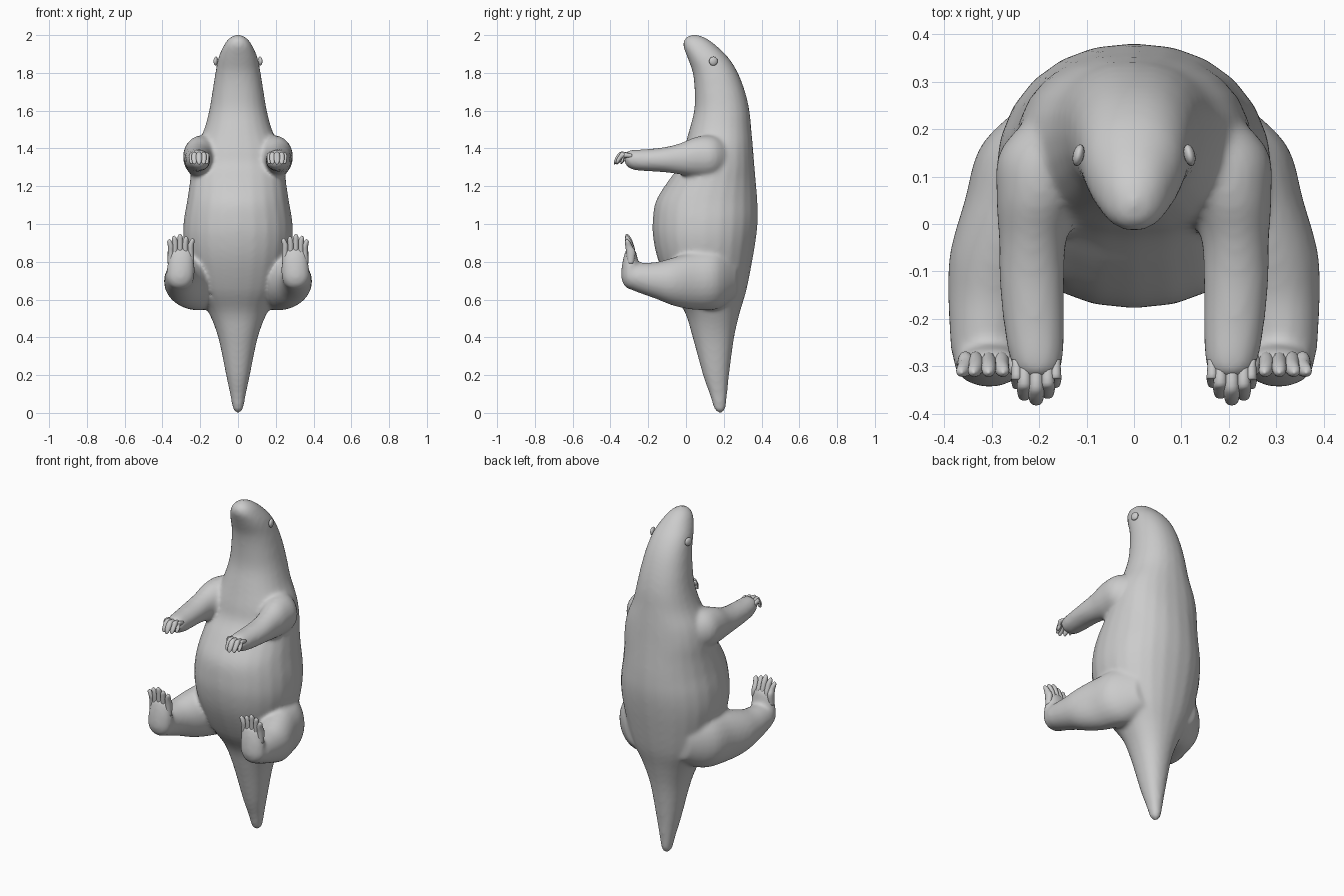
import bpy, bmesh
from math import cos, sin, tau
from mathutils import Vector

X, Y, Z = Vector((1, 0, 0)), Vector((0, 1, 0)), Vector((0, 0, 1))


def catmull(p0, p1, p2, p3, t):
    return [0.5 * (2*b + (c - a)*t + (2*a - 5*b + 4*c - d)*t*t + (3*b - a - 3*c + d)*t**3)
            for a, b, c, d in zip(p0, p1, p2, p3)]


def loft(bm, rings, v_axis, power=2.0, sides=24, steps=4):
    """Skin smooth rings (x, y, z, half-width along x, half-width along v_axis)."""
    pts = [rings[0]] + rings + [rings[-1]]
    path = [catmull(*pts[i:i + 4], k / steps) for i in range(len(rings) - 1) for k in range(steps)]
    path.append(rings[-1])
    loops = []
    for x, y, z, a, b in path:
        loop = []
        for k in range(sides):
            c, s = cos(tau*k/sides), sin(tau*k/sides)
            cu = abs(c)**(2/power) * (1 if c > 0 else -1)
            sv = abs(s)**(2/power) * (1 if s > 0 else -1)
            loop.append(bm.verts.new(Vector((x, y, z)) + X*max(a, .002)*cu + v_axis*max(b, .002)*sv))
        loops.append(loop)
    for l0, l1 in zip(loops, loops[1:]):
        for k in range(sides):
            j = (k + 1) % sides
            bm.faces.new((l0[k], l0[j], l1[j], l1[k]))
    bm.faces.new(loops[0])
    bm.faces.new(loops[-1])


def finish(bm, name, mirror=False):
    bmesh.ops.recalc_face_normals(bm, faces=bm.faces)
    me = bpy.data.meshes.new(name)
    bm.to_mesh(me)
    bm.free()
    for p in me.polygons:
        p.use_smooth = True
    ob = bpy.data.objects.new(name, me)
    bpy.context.collection.objects.link(ob)
    if mirror:
        ob.modifiers.new("mirror", 'MIRROR')
    return ob


# Trunk, head and tail: z, front y, back y, half-width
profile = [
    (0.00, .170, .190, .008), (.02, .150, .208, .026), (.10, .125, .218, .042),
    (.20, .090, .228, .063), (.40, .035, .255, .105), (.53, -.005, .285, .155),
    (.65, -.080, .320, .225), (.80, -.145, .350, .270), (.92, -.173, .370, .290),
    (1.02, -.176, .380, .287), (1.12, -.160, .378, .270), (1.22, -.100, .370, .255),
    (1.31, -.035, .362, .245), (1.40, -.010, .355, .225), (1.50, .018, .346, .180),
    (1.60, .043, .336, .153), (1.70, .046, .313, .136), (1.80, .036, .275, .120),
    (1.88, .008, .225, .104), (1.94, -.014, .165, .078), (1.975, -.010, .120, .055),
    (1.994, .010, .083, .030), (2.003, .035, .058, .006)]
body = bmesh.new()
loft(body, [(0, (f + b)/2, z, w, (b - f)/2) for z, f, b, w in profile], Z.cross(X), power=2.2)

# Arms, legs and feet, blended into the body
arm = [(.12, .26, 1.35, .06, .06), (.175, .16, 1.355, .105, .11), (.20, .06, 1.355, .09, .108),
       (.213, -.03, 1.345, .072, .083), (.215, -.12, 1.34, .069, .066), (.21, -.22, 1.338, .064, .058),
       (.206, -.28, 1.34, .057, .053), (.204, -.315, 1.345, .044, .038), (.204, -.328, 1.347, .006, .006)]
leg = [(.14, .27, .72, .07, .10), (.19, .17, .71, .13, .16), (.235, .05, .70, .122, .155),
       (.275, -.06, .695, .113, .13), (.300, -.15, .70, .092, .10), (.309, -.22, .71, .080, .085),
       (.309, -.28, .72, .074, .072), (.308, -.32, .725, .05, .05), (.308, -.335, .73, .006, .006)]
foot = [(.305, -.285, .652, .008, .008), (.306, -.285, .668, .05, .038), (.306, -.29, .71, .073, .052),
        (.303, -.294, .77, .073, .047), (.301, -.294, .82, .067, .038), (.301, -.293, .86, .058, .026),
        (.301, -.294, .88, .02, .008)]
for limb, axis in ((arm, Z), (leg, Z), (foot, Y)):
    for s in (1, -1):
        loft(body, [(s*x, y, z, a, b) for x, y, z, a, b in limb], axis)
ob = finish(body, "body")
m = ob.modifiers.new("fuse", 'REMESH')
m.mode = 'VOXEL'
m.voxel_size = 0.011
m.use_smooth_shade = True
m = ob.modifiers.new("soften", 'SMOOTH')
m.factor, m.iterations = 0.5, 10

# Curled fingers
fingers = bmesh.new()
for x, tip, r in ((.165, -.345, .012), (.182, -.368, .015), (.206, -.382, .016),
                  (.231, -.372, .015), (.247, -.348, .012)):
    mid = (tip - .30)/2
    loft(fingers, [(x, -.285, 1.36, r*.8, r*.8), (x, mid, 1.364, r, r*1.2), (x, tip + .018, 1.346, r, r*1.3),
                   (x, tip + .004, 1.328, r*.7, r*.8), (x, tip, 1.322, .002, .002)], Z, sides=12)
finish(fingers, "fingers", True)

# Upright toes
toes = bmesh.new()
for x, tip in ((.250, .925), (.279, .935), (.306, .948), (.333, .938), (.355, .92)):
    lean = (x - .303) * .15
    r = .017
    loft(toes, [(x, -.293, .79, r, r), (x, -.292, .85, r, .024), (x, -.302, tip - .04, r*.95, .019),
                (x + lean, -.310, tip - .012, r*.7, .012), (x + lean, -.313, tip, .002, .002)], Y, sides=12)
finish(toes, "toes", True)

# Small round ears
ears = bmesh.new()
bmesh.ops.create_uvsphere(ears, u_segments=16, v_segments=10, radius=1)
for v in ears.verts:
    v.co = Vector((.117 + .012*v.co.x - .004*v.co.y, .145 + .023*v.co.y, 1.862 + .024*v.co.z))
finish(ears, "ears", True)
